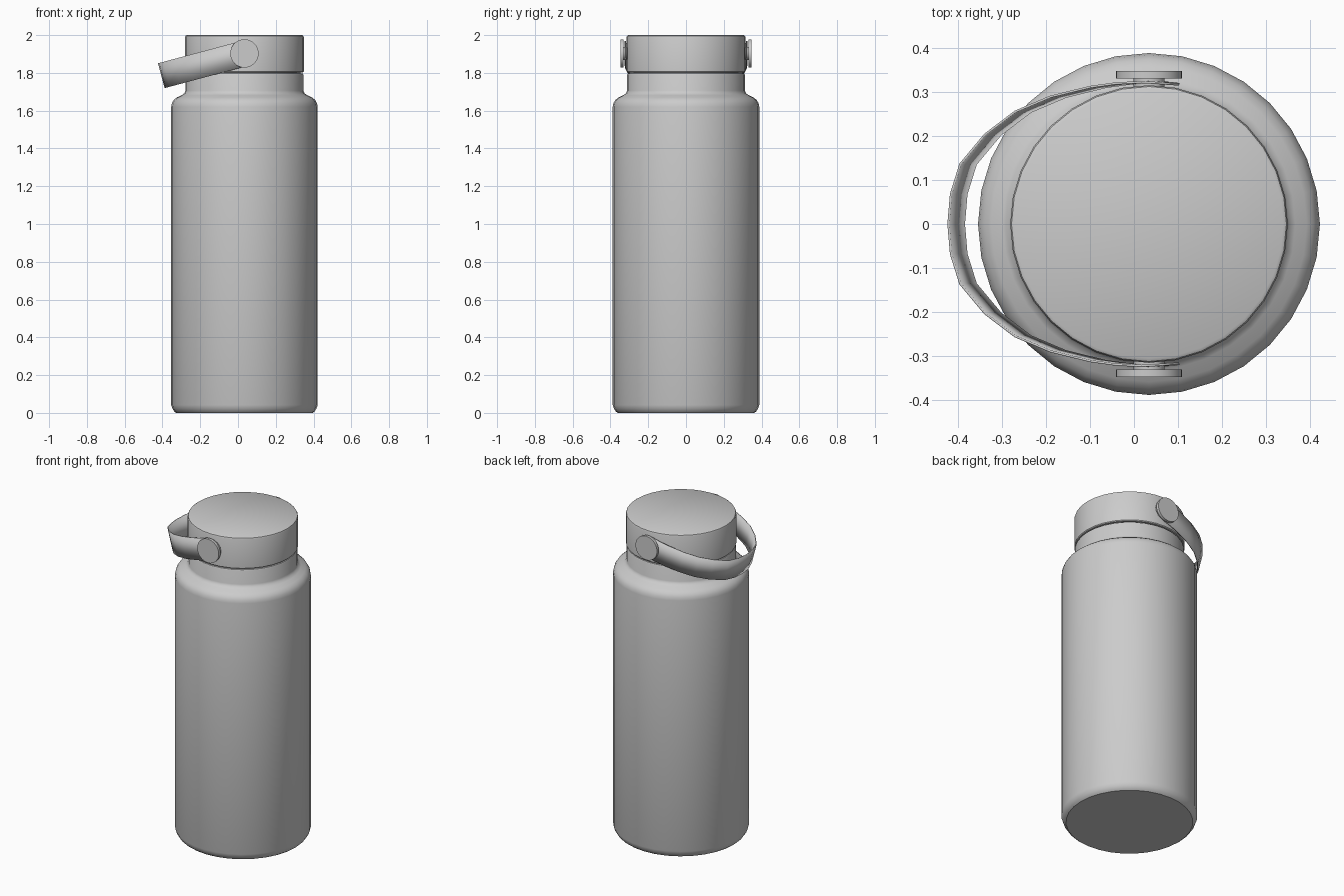
import bpy, bmesh, math
from mathutils import Matrix, Vector

if "Cube" in bpy.data.objects:
    bpy.data.objects.remove(bpy.data.objects["Cube"])

CX = 0.034      # bottle axis
SIDES = 32
PIVOT_Z = 1.903


def finish(bm, name, angle=35):
    bmesh.ops.recalc_face_normals(bm, faces=bm.faces)
    mesh = bpy.data.meshes.new(name)
    bm.to_mesh(mesh)
    bm.free()
    obj = bpy.data.objects.new(name, mesh)
    bpy.context.collection.objects.link(obj)
    bpy.ops.object.select_all(action='DESELECT')
    obj.select_set(True)
    bpy.context.view_layer.objects.active = obj
    bpy.ops.object.shade_smooth_by_angle(angle=math.radians(angle))
    return obj


def lathe(name, profile):
    """Closed solid of revolution around the bottle axis."""
    bm = bmesh.new()
    rings = []
    for r, z in profile:
        rings.append([bm.verts.new((CX + r * math.cos(2 * math.pi * i / SIDES),
                                    r * math.sin(2 * math.pi * i / SIDES), z))
                      for i in range(SIDES)])
    for a, b in zip(rings, rings[1:]):
        for i in range(SIDES):
            j = (i + 1) % SIDES
            bm.faces.new((a[i], a[j], b[j], b[i]))
    bm.faces.new(rings[0])
    bm.faces.new(rings[-1])
    return finish(bm, name)


# Body with rounded foot, shoulder and neck
lathe("bottle_body", [
    (0.362, 0.0), (0.372, 0.008), (0.381, 0.022), (0.388, 0.042),
    (0.388, 1.62), (0.384, 1.64), (0.374, 1.657), (0.358, 1.67),
    (0.332, 1.682), (0.318, 1.692), (0.312, 1.706),
    (0.312, 1.79), (0.309, 1.796), (0.300, 1.798)])

# Lid with a narrow recessed seam below it
lathe("lid_seam", [(0.298, 1.795), (0.298, 1.81)])
lathe("lid", [(0.300, 1.803), (0.311, 1.803), (0.315, 1.808),
              (0.315, 1.988), (0.312, 1.996), (0.305, 2.0)])

# Carry strap: bent ribbon (distance from pivot, y, half width), tilted down
half = [(-0.068, 0.317, 0.012), (-0.058, 0.318, 0.036), (-0.036, 0.320, 0.058),
        (0.0, 0.322, 0.068), (0.06, 0.319, 0.068), (0.12, 0.311, 0.068),
        (0.213, 0.289, 0.068), (0.296, 0.255, 0.068), (0.367, 0.203, 0.068),
        (0.425, 0.136, 0.068), (0.447, 0.068, 0.068), (0.453, 0.0, 0.068)]
path = half + [(u, -y, w) for u, y, w in reversed(half[:-1])]
place = Matrix.Translation((CX, 0, PIVOT_Z)) @ Matrix.Rotation(math.radians(-15), 4, 'Y')
bm = bmesh.new()
rows = [[bm.verts.new(place @ Vector((-u, y, s * w))) for s in (-1, 1)]
        for u, y, w in path]
for a, b in zip(rows, rows[1:]):
    bm.faces.new((a[0], b[0], b[1], a[1]))
strap = finish(bm, "carry_strap", 30)
solid = strap.modifiers.new("thickness", 'SOLIDIFY')
solid.thickness = 0.005
solid.offset = 0

# Pivot buttons with pins on both sides
for side, label in ((-1, "front"), (1, "back")):
    bm = bmesh.new()
    for radius, depth, y in ((0.075, 0.017, 0.3385), (0.035, 0.035, 0.3175)):
        m = (Matrix.Translation((CX, side * y, PIVOT_Z))
             @ Matrix.Rotation(math.pi / 2, 4, 'X'))
        bmesh.ops.create_cone(bm, cap_ends=True, segments=SIDES, radius1=radius,
                              radius2=radius, depth=depth, matrix=m)
    finish(bm, label + "_pivot_button")
